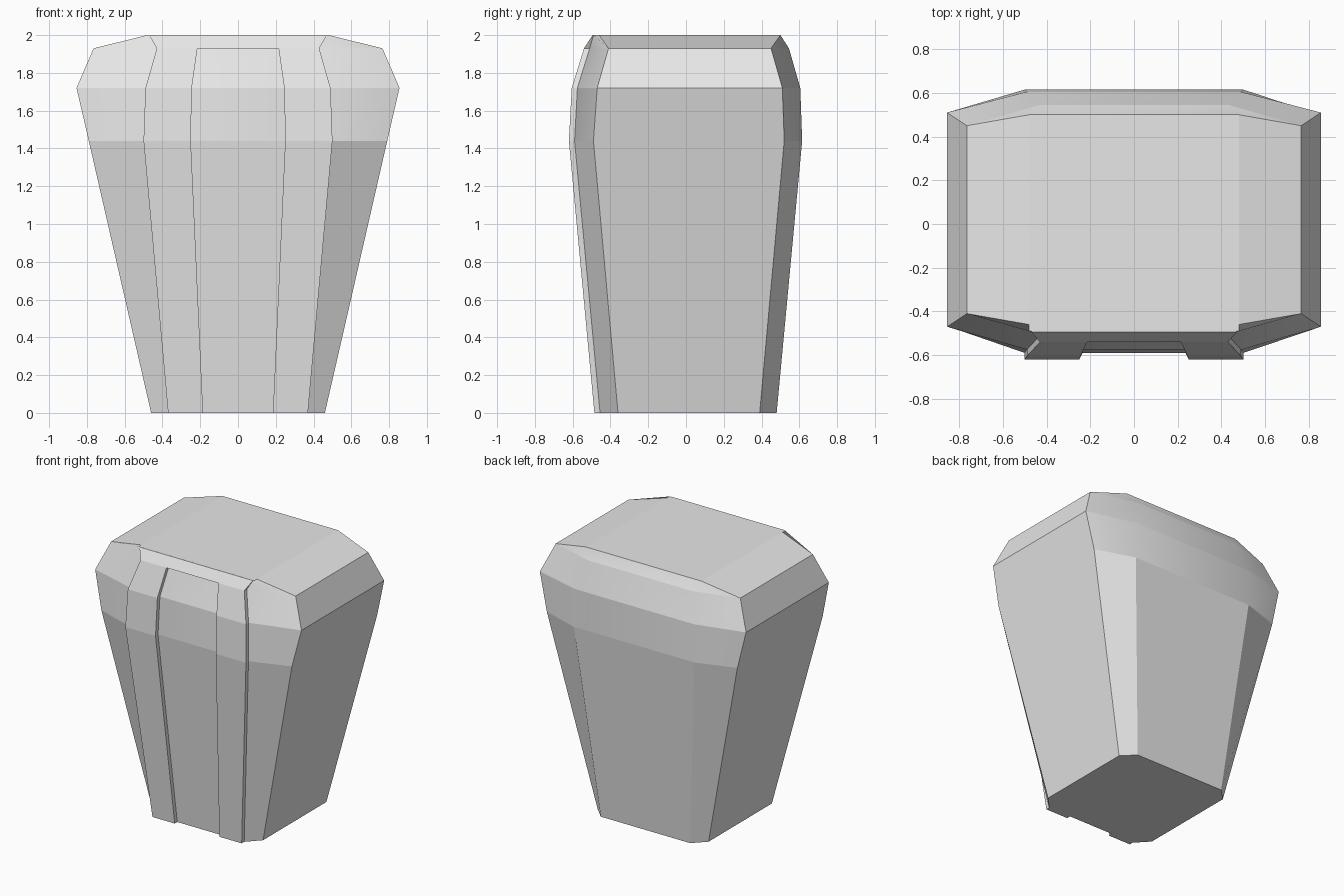
import bpy, bmesh, math

old = bpy.data.objects.get("Cube")
if old:
    bpy.data.objects.remove(old)

GREY = (0.8, 0.8, 0.8, 1)
mat = bpy.data.materials.new("plain grey")
mat.use_nodes = True
mat.diffuse_color = GREY
mat.node_tree.nodes["Principled BSDF"].inputs["Base Color"].default_value = GREY


def loft(name, rings):
    """Skin a stack of equal rings and close both ends."""
    bm = bmesh.new()
    loops = [[bm.verts.new(p) for p in ring] for ring in rings]
    n = len(loops[0])
    for a, b in zip(loops, loops[1:]):
        for i in range(n):
            j = (i + 1) % n
            bm.faces.new((a[i], a[j], b[j], b[i]))
    bm.faces.new(loops[0][::-1])
    bm.faces.new(loops[-1])
    bmesh.ops.remove_doubles(bm, verts=bm.verts[:], dist=0.001)
    bmesh.ops.recalc_face_normals(bm, faces=bm.faces[:])
    mesh = bpy.data.meshes.new(name)
    bm.to_mesh(mesh)
    bm.free()
    mesh.materials.append(mat)
    obj = bpy.data.objects.new(name, mesh)
    bpy.context.collection.objects.link(obj)
    return obj


# z, half width, corner x, front y, front corner y, back corner y, back y
LEVELS = [
    (0.00, 0.46, 0.37, -0.455, -0.36, 0.39, 0.48),
    (1.44, 0.79, 0.50, -0.59, -0.49, 0.52, 0.615),
    (1.72, 0.855, 0.49, -0.575, -0.47, 0.51, 0.605),
    (1.93, 0.765, 0.43, -0.51, -0.41, 0.45, 0.545),
    (2.00, 0.48, 0.48, -0.49, -0.46, 0.50, 0.50),
]


def body_ring(z, w, c, f, fc, bc, b):
    right = [(c, f, z), (w, fc, z), (w, bc, z), (c, b, z)]
    return right + [(-x, y, z) for x, y, z in reversed(right)]


# Tapered body with chamfered corners
body = loft("body", [body_ring(*level) for level in LEVELS])

# Raised strips down the front, one mirrored from the other
RELIEF = 0.03
strip_rings = []
for z, w, c, f, fc, bc, b in LEVELS[:4]:
    front, inner = f - RELIEF, c * 0.5
    strip_rings.append([(inner, front, z), (c, front, z),
                        (c, f + RELIEF, z), (inner, f + RELIEF, z)])
strips = loft("front_strips", strip_rings)
strips.modifiers.new("Mirror", 'MIRROR')

# Sloped band joining the strips to the lid
band_rings = []
for z, x, front in ((1.93, 0.43, -0.54), (2.0, 0.47, -0.495)):
    band_rings.append([(-x, front, z), (x, front, z),
                       (x, -0.45, z - 0.001), (-x, -0.45, z - 0.001)])
band = loft("front_top_band", band_rings)

# Soften the lid slopes and twisted chamfers, keep the horizontal creases
bpy.ops.object.select_all(action='DESELECT')
body.select_set(True)
bpy.context.view_layer.objects.active = body
bpy.ops.object.shade_smooth_by_angle(angle=math.radians(25))
for edge in body.data.edges:
    a, b = (body.data.vertices[v].co for v in edge.vertices)
    if abs(a.z - b.z) < 0.001:
        edge.use_edge_sharp = True
